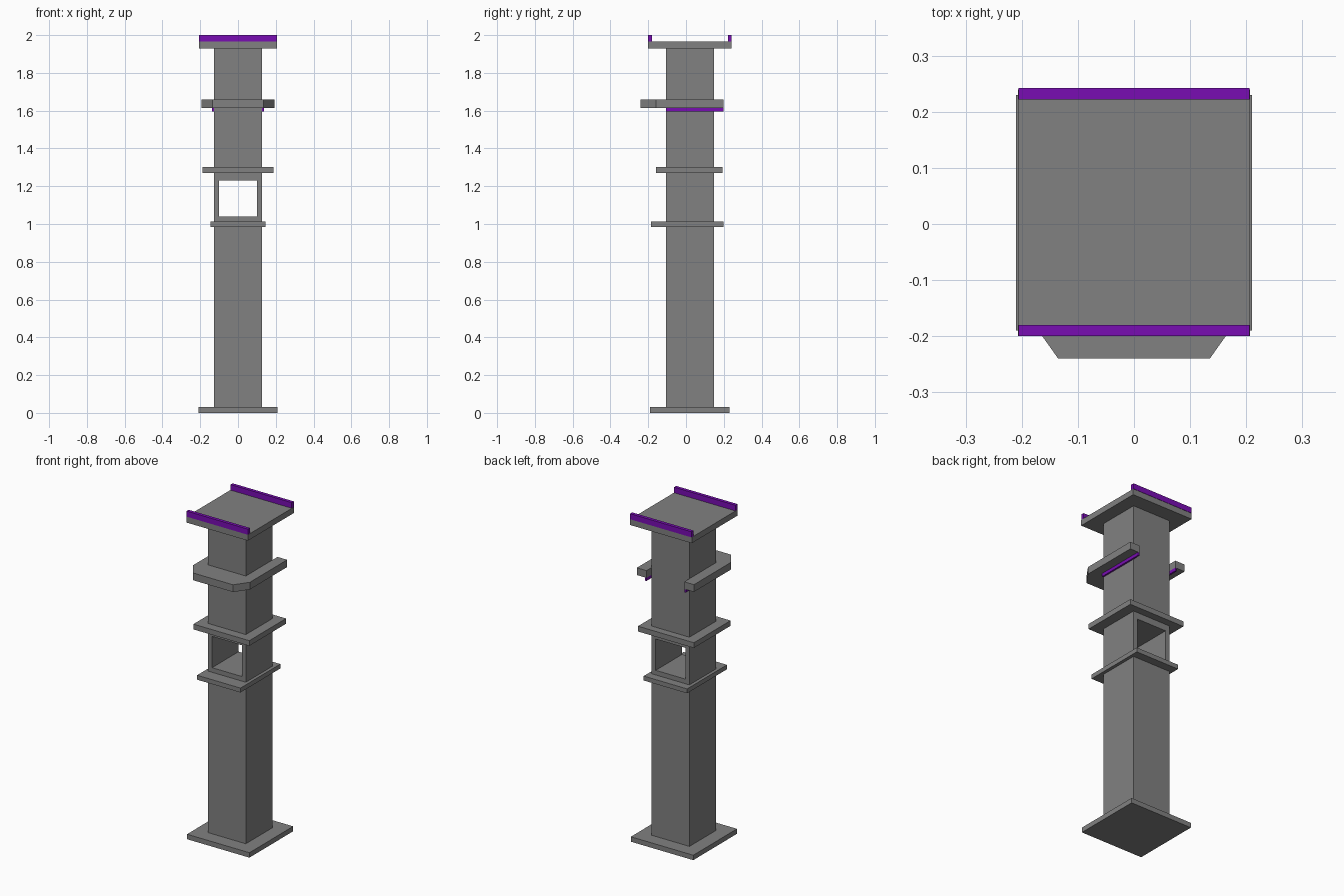
import bpy
import bmesh

if "Cube" in bpy.data.objects:
    bpy.data.objects.remove(bpy.data.objects["Cube"])


def material(name, rgb):
    mat = bpy.data.materials.new(name)
    mat.use_nodes = True
    color = (*rgb, 1)
    mat.diffuse_color = color
    mat.node_tree.nodes["Principled BSDF"].inputs["Base Color"].default_value = color
    return mat


GREY = material("stone grey", (0.22, 0.22, 0.22))
PURPLE = material("purple", (0.19, 0.004, 0.45))


def prism(name, outline, z0, z1, mat=GREY):
    """Extrude a plan outline between two heights."""
    bm = bmesh.new()
    face = bm.faces.new([bm.verts.new((x, y, z0)) for x, y in outline])
    top = bmesh.ops.extrude_face_region(bm, geom=[face])["geom"]
    verts = [v for v in top if isinstance(v, bmesh.types.BMVert)]
    bmesh.ops.translate(bm, verts=verts, vec=(0, 0, z1 - z0))
    bmesh.ops.recalc_face_normals(bm, faces=bm.faces)
    mesh = bpy.data.meshes.new(name)
    bm.to_mesh(mesh)
    bm.free()
    mesh.materials.append(mat)
    obj = bpy.data.objects.new(name, mesh)
    bpy.context.collection.objects.link(obj)
    return obj


def box(name, x, y, z, mat=GREY):
    outline = [(x[0], y[0]), (x[1], y[0]), (x[1], y[1]), (x[0], y[1])]
    return prism(name, outline, z[0], z[1], mat)


HALF = 0.127            # half width of the shaft
FRONT, BACK = -0.106, 0.148

# Shaft with a square opening running front to back
shaft = box("shaft", (-HALF, HALF), (FRONT, BACK), (0.03, 1.93))
cutter = box("opening_cutter", (-0.1, 0.1), (-0.5, 0.5), (1.04, 1.23))
cutter.hide_render = True
cut = shaft.modifiers.new("opening", "BOOLEAN")
cut.operation = "DIFFERENCE"
cut.solver = "EXACT"
cut.object = cutter
bpy.context.view_layer.objects.active = shaft
bpy.ops.object.modifier_apply(modifier=cut.name)
bpy.data.objects.remove(cutter)

# Base, collars and cap
box("base", (-0.21, 0.21), (-0.19, 0.23), (0, 0.03))
box("lower_collar", (-0.146, 0.146), (-0.185, 0.198), (0.985, 1.012))
box("middle_collar", (-0.188, 0.188), (-0.16, 0.193), (1.27, 1.302))
box("cap", (-0.207, 0.207), (-0.2, 0.24), (1.93, 1.966))

# Upper collar: chamfered at the front, open at the back
right = [(0.135, -0.24), (0.192, -0.16), (0.192, 0.198), (HALF, 0.198), (HALF, FRONT)]
left = [(-x, y) for x, y in reversed(right)]
prism("upper_collar", right + left, 1.614, 1.658)

# Purple strips under the collar arms
for side, s in (("left", 1), ("right", -1)):
    x = sorted((s * HALF, s * 0.137))
    box(side + "_arm_strip", x, (FRONT, 0.198), (1.595, 1.614), PURPLE)

# Purple rails along the front and back of the cap
box("front_rail", (-0.206, 0.206), (-0.2, -0.18), (1.966, 2.0), PURPLE)
box("back_rail", (-0.206, 0.206), (0.222, 0.242), (1.966, 2.0), PURPLE)
